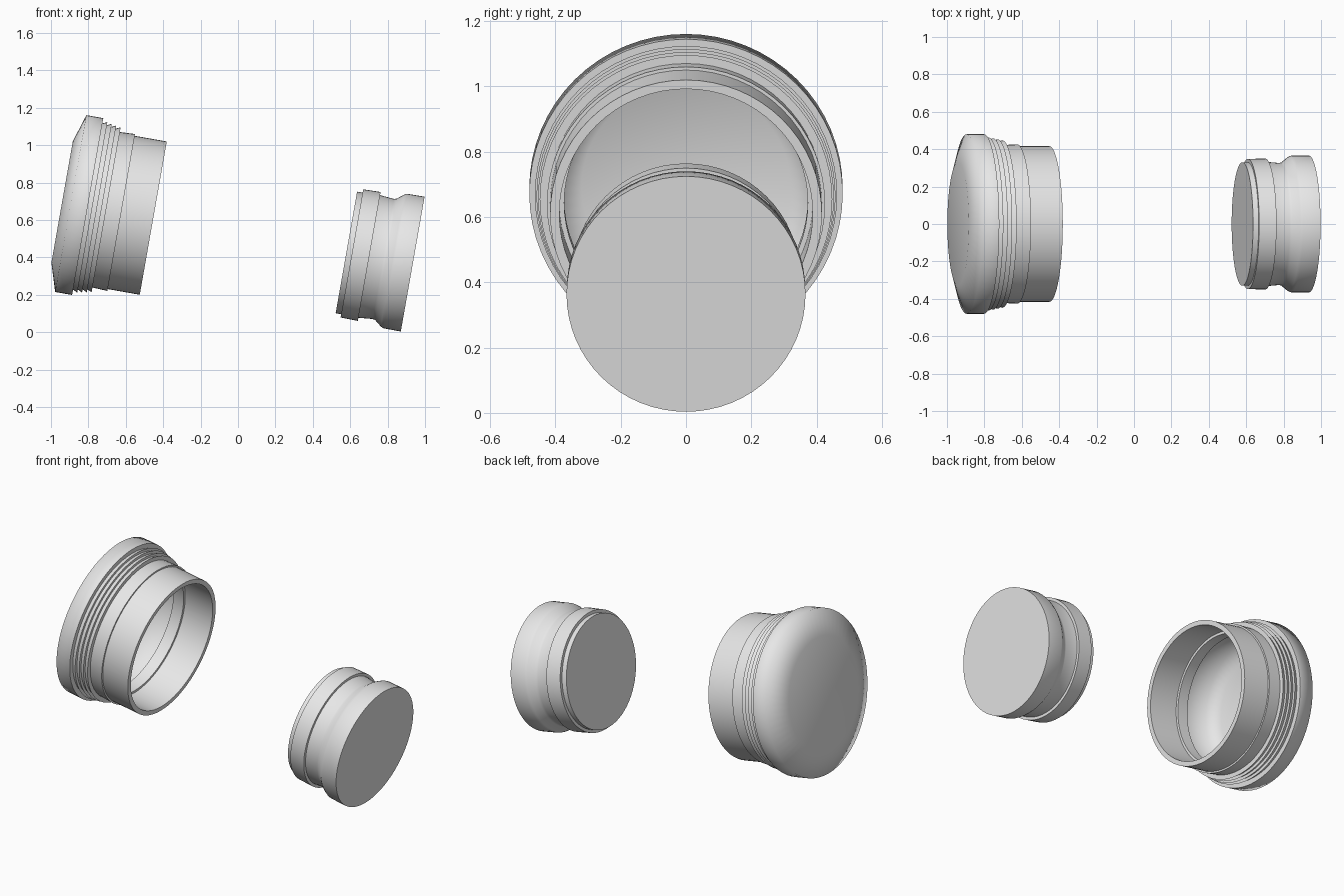
import bpy, bmesh, math

if "Cube" in bpy.data.objects:
    bpy.data.objects.remove(bpy.data.objects["Cube"], do_unlink=True)

SEGMENTS = 64
TILT = math.radians(100)

grey = bpy.data.materials.new("light_grey")
grey.use_nodes = True
grey.diffuse_color = (0.8, 0.8, 0.8, 1)
grey.node_tree.nodes["Principled BSDF"].inputs["Base Color"].default_value = grey.diffuse_color


def turned(name, profile, location, smooth_angle):
    """Turn (axial, radius) points round the axis and close both ends with a disc."""
    bm = bmesh.new()
    rings = []
    for axial, radius in profile:
        turn = [2 * math.pi * i / SEGMENTS for i in range(SEGMENTS)]
        rings.append([bm.verts.new((radius * math.cos(t), radius * math.sin(t), axial)) for t in turn])
    for low, high in zip(rings, rings[1:]):
        for i in range(SEGMENTS):
            j = (i + 1) % SEGMENTS
            bm.faces.new((low[i], low[j], high[j], high[i]))
    bm.faces.new(rings[0][::-1])
    bm.faces.new(rings[-1])
    bmesh.ops.recalc_face_normals(bm, faces=bm.faces)
    mesh = bpy.data.meshes.new(name)
    bm.to_mesh(mesh)
    bm.free()
    mesh.materials.append(grey)
    obj = bpy.data.objects.new(name, mesh)
    bpy.context.collection.objects.link(obj)
    obj.location = location
    obj.rotation_euler = (0, TILT, 0)
    bpy.ops.object.select_all(action='DESELECT')
    obj.select_set(True)
    bpy.context.view_layer.objects.active = obj
    bpy.ops.object.shade_smooth_by_angle(angle=math.radians(smooth_angle))
    return obj


# Hollow cap: crown, ribs, collar, sleeve, then the inner wall back to the crown
crown = [(-0.495, 0.33), (-0.448, 0.48), (-0.356, 0.48)]
ribs = []
for k in range(4):
    start, tip = -0.356 + 0.025 * k, 0.463 - 0.005 * k
    ribs += [(start, tip - 0.012), (start + 0.025, tip)]
sleeve = [(-0.256, 0.422), (-0.174, 0.426), (-0.174, 0.416), (0, 0.416)]
inside = [(0, 0.388), (-0.19, 0.388), (-0.19, 0.373), (-0.26, 0.373),
          (-0.26, 0.40), (-0.42, 0.40), (-0.465, 0.32)]
turned("hollow_cap", crown + ribs + sleeve + inside, (-0.453, 0, 0.61), 75)

# Solid plug: small lip, band, waist and flared head
plug = [(-0.36, 0.33), (-0.33, 0.33), (-0.33, 0.348), (-0.236, 0.35), (-0.236, 0.333),
        (-0.16, 0.326), (-0.145, 0.33), (-0.11, 0.358), (-0.095, 0.365), (0, 0.366)]
turned("solid_plug", plug, (0.934, 0, 0.364), 45)
